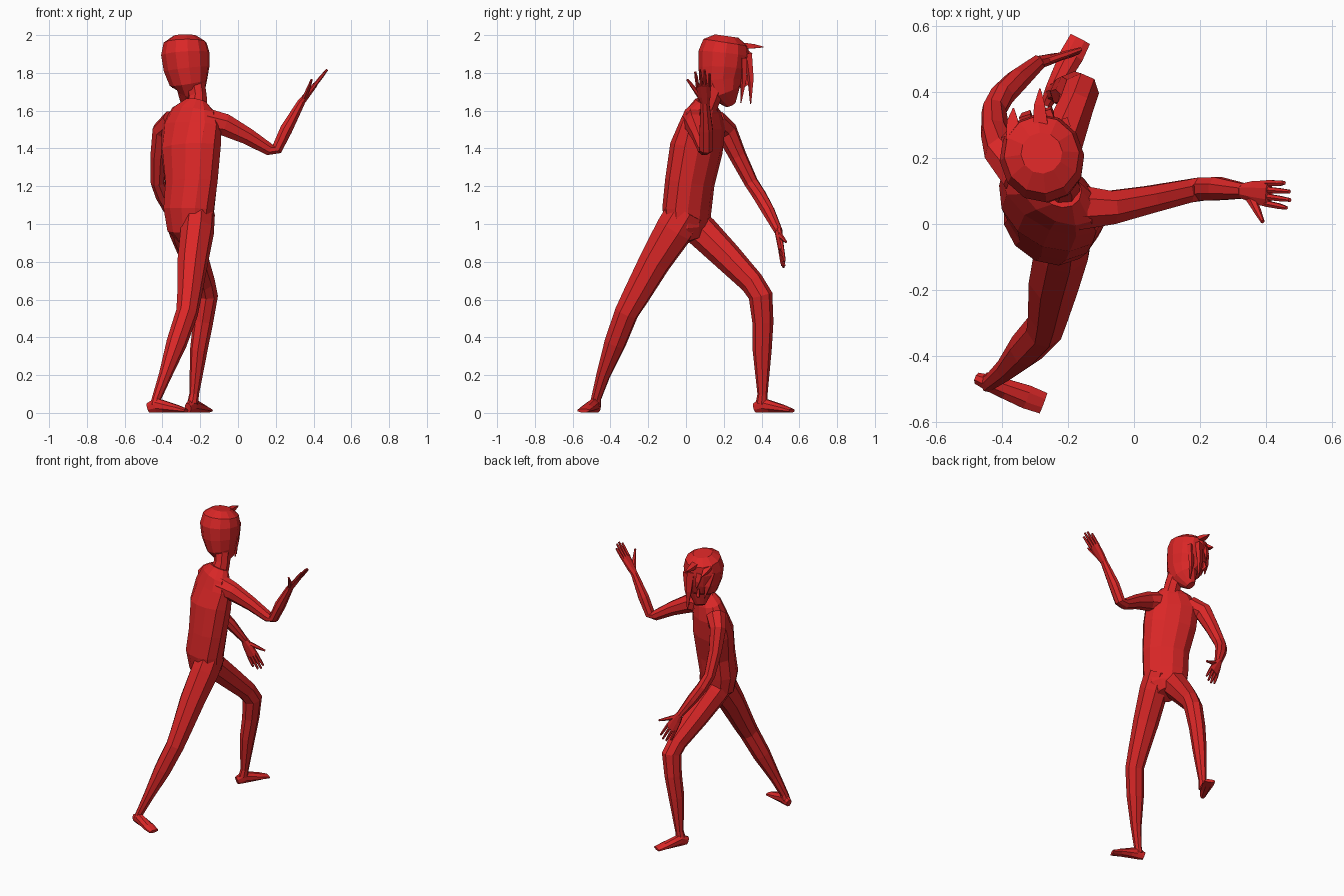
import bpy, bmesh, math
from mathutils import Vector as V

red = bpy.data.materials.new("red")
red.diffuse_color = (0.7, 0.02, 0.02, 1)


def yaw(deg):
    a = math.radians(deg)
    return V((math.cos(a), math.sin(a), 0))


def loft(name, stations, side=V((1, 0, 0)), n=8):
    """Skin rings of n points; station = (centre, half width, half depth[, side vector])."""
    bm = bmesh.new()
    pts = [V(s[0]) for s in stations]
    rings = []
    for i, s in enumerate(stations):
        t = (pts[min(i + 1, len(pts) - 1)] - pts[max(i - 1, 0)]).normalized()
        u = V(s[3]) if len(s) > 3 else V(side)
        u = (u - t * u.dot(t)).normalized()
        w = t.cross(u)
        ring = []
        for k in range(n):
            a = 2 * math.pi * (k + 0.5) / n
            ring.append(bm.verts.new(pts[i] + u * (s[1] * 1.05 * math.cos(a))
                                     + w * (s[2] * 1.05 * math.sin(a))))
        rings.append(ring)
    for a, b in zip(rings, rings[1:]):
        for k in range(n):
            bm.faces.new((a[k], a[(k + 1) % n], b[(k + 1) % n], b[k]))
    bm.faces.new(rings[0])
    bm.faces.new(rings[-1])
    bmesh.ops.recalc_face_normals(bm, faces=bm.faces[:])
    me = bpy.data.meshes.new(name)
    bm.to_mesh(me)
    bm.free()
    me.materials.append(red)
    ob = bpy.data.objects.new(name, me)
    bpy.context.collection.objects.link(ob)
    return ob


def hand(name, wrist, tip, spread, thumb_tip):
    """Palm, four fingers and a thumb; spread points toward the thumb."""
    wrist, tip = V(wrist), V(tip)
    d = tip - wrist
    s = V(spread)
    s = (s - d * (s.dot(d) / d.dot(d))).normalized()
    loft(name + "_palm", [(wrist - d * 0.05, 0.022, 0.02), (wrist + d * 0.2, 0.034, 0.017),
                          (wrist + d * 0.55, 0.042, 0.013)], s)
    for k, length in enumerate((0.95, 1.02, 1.0, 0.88)):
        o = s * (0.031 - 0.021 * k)
        loft(f"{name}_finger_{k + 1}", [(wrist + d * 0.5 + o, 0.010, 0.010),
                                       (wrist + d * 0.78 + o * 1.1, 0.009, 0.009),
                                       (wrist + d * length + o * 1.2, 0.006, 0.006)], s, 6)
    base = wrist + d * 0.15 + s * 0.018
    loft(name + "_thumb", [(base, 0.017, 0.012), (base.lerp(V(thumb_tip), 0.55), 0.011, 0.010),
                           (thumb_tip, 0.006, 0.006)], d, 6)


# torso and neck, twisting from hips to shoulders
loft("torso", [
    ((-0.25, 0.03, 0.91), 0.06, 0.06, yaw(-38)),
    ((-0.255, 0.01, 0.97), 0.125, 0.10, yaw(-38)),
    ((-0.26, 0.005, 1.08), 0.14, 0.115, yaw(-37)),
    ((-0.247, 0.02, 1.22), 0.145, 0.115, yaw(-35)),
    ((-0.25, 0.055, 1.40), 0.165, 0.12, yaw(-33)),
    ((-0.245, 0.085, 1.52), 0.165, 0.095, yaw(-31)),
    ((-0.23, 0.09, 1.60), 0.125, 0.075, yaw(-30)),
    ((-0.22, 0.105, 1.645), 0.06, 0.055, yaw(-15))], n=12)
loft("neck", [((-0.222, 0.10, 1.60), 0.06, 0.055), ((-0.215, 0.13, 1.67), 0.048, 0.055),
              ((-0.23, 0.16, 1.76), 0.05, 0.06)], yaw(10))

# head turned a little to its left
hs = yaw(20)
hf = yaw(110)
loft("head", [
    ((-0.275, 0.235, 1.635), 0.03, 0.03),
    ((-0.25, 0.205, 1.70), 0.068, 0.085),
    ((-0.262, 0.192, 1.75), 0.095, 0.112),
    ((-0.272, 0.195, 1.82), 0.115, 0.125),
    ((-0.279, 0.20, 1.90), 0.122, 0.13),
    ((-0.28, 0.21, 1.96), 0.108, 0.115),
    ((-0.28, 0.215, 1.995), 0.06, 0.06)], hs, 12)
loft("nose", [((-0.318, 0.315, 1.79), 0.007, 0.006), ((-0.322, 0.325, 1.745), 0.014, 0.014),
              ((-0.312, 0.305, 1.73), 0.01, 0.008)], hs, 4)

# hair: forward spikes and hanging locks
hc = V((-0.28, 0.20, 0))


def lock(name, s, f, z, tip, w=0.025):
    base = hc + hs * s + hf * f + V((0, 0, z))
    tip = V(tip)
    mid = base.lerp(tip, 0.5) + hf * 0.008
    loft(name, [(base, w, w * 0.7), (mid, w * 0.75, w * 0.5), (tip, 0.003, 0.003)], hs, 4)


lock("hair_spike_middle", 0.03, 0.09, 1.945, (-0.285, 0.41, 1.937), 0.03)
lock("hair_spike_left", -0.06, 0.08, 1.94, (-0.365, 0.35, 1.90), 0.03)
lock("hair_lock_right", 0.055, 0.115, 1.90, (-0.25, 0.342, 1.635), 0.03)
lock("hair_lock_side", 0.095, 0.075, 1.88, (-0.225, 0.29, 1.64), 0.028)
lock("hair_lock_centre", -0.005, 0.125, 1.90, (-0.315, 0.335, 1.80), 0.025)
lock("hair_lock_left", -0.075, 0.085, 1.90, (-0.345, 0.29, 1.72), 0.028)

# right arm raised to the side
loft("right_arm", [
    ((-0.17, 0.05, 1.545), 0.07, 0.07), ((-0.07, 0.05, 1.525), 0.052, 0.06),
    ((0.05, 0.075, 1.465), 0.042, 0.045), ((0.165, 0.10, 1.395), 0.036, 0.033),
    ((0.205, 0.106, 1.395), 0.036, 0.03), ((0.255, 0.107, 1.50), 0.036, 0.034),
    ((0.335, 0.10, 1.645), 0.023, 0.021)], (0, 1, 0))
hand("right_hand", (0.335, 0.10, 1.645), (0.47, 0.085, 1.815), (0, -1, 0), (0.39, 0.007, 1.765))

# left arm hanging forward
loft("left_arm", [
    ((-0.34, 0.15, 1.54), 0.065, 0.065), ((-0.40, 0.215, 1.49), 0.052, 0.058),
    ((-0.42, 0.275, 1.36), 0.042, 0.045), ((-0.425, 0.345, 1.22), 0.036, 0.036),
    ((-0.40, 0.39, 1.15), 0.036, 0.036), ((-0.355, 0.435, 1.07), 0.034, 0.034),
    ((-0.29, 0.49, 0.96), 0.021, 0.023)], (0.8, 0.6, 0))
hand("left_hand", (-0.29, 0.49, 0.96), (-0.195, 0.518, 0.775), (1, 0.15, 0.3), (-0.16, 0.53, 0.905))

# legs: right one stretched back, left one bent forward
loft("right_leg", [
    ((-0.205, 0.0, 1.07), 0.08, 0.10), ((-0.215, -0.06, 0.97), 0.085, 0.10),
    ((-0.24, -0.165, 0.80), 0.078, 0.083), ((-0.258, -0.265, 0.62), 0.062, 0.07),
    ((-0.27, -0.315, 0.53), 0.056, 0.062), ((-0.325, -0.375, 0.37), 0.052, 0.056),
    ((-0.385, -0.438, 0.20), 0.033, 0.036), ((-0.432, -0.476, 0.075), 0.023, 0.026),
    ((-0.44, -0.48, 0.04), 0.026, 0.03)], yaw(-10))
loft("left_leg", [
    ((-0.295, 0.02, 1.02), 0.08, 0.085), ((-0.28, 0.085, 0.96), 0.08, 0.085),
    ((-0.235, 0.215, 0.83), 0.07, 0.075), ((-0.18, 0.35, 0.69), 0.055, 0.062),
    ((-0.165, 0.395, 0.62), 0.055, 0.062), ((-0.185, 0.407, 0.48), 0.05, 0.054),
    ((-0.208, 0.403, 0.33), 0.043, 0.049), ((-0.232, 0.405, 0.10), 0.024, 0.026),
    ((-0.24, 0.40, 0.05), 0.027, 0.03)], yaw(-25))


# feet: heel, instep, ball, toes
def foot(name, heel, toe):
    heel, toe = V(heel), V(toe)
    d = toe - heel
    rows = ((0, 0.018, 0.026, 0.026), (0.22, 0.027, 0.04, 0.04), (0.42, 0.031, 0.032, 0.033),
            (0.75, 0.037, 0.021, 0.022), (1, 0.034, 0.010, 0.012))
    loft(name, [(heel + d * p + V((0, 0, z)), w, h) for p, w, h, z in rows],
         d.cross(V((0, 0, 1))))


foot("right_foot", (-0.475, -0.468, 0), (-0.275, -0.543, 0))
foot("left_foot", (-0.265, 0.365, 0), (-0.163, 0.56, 0))
